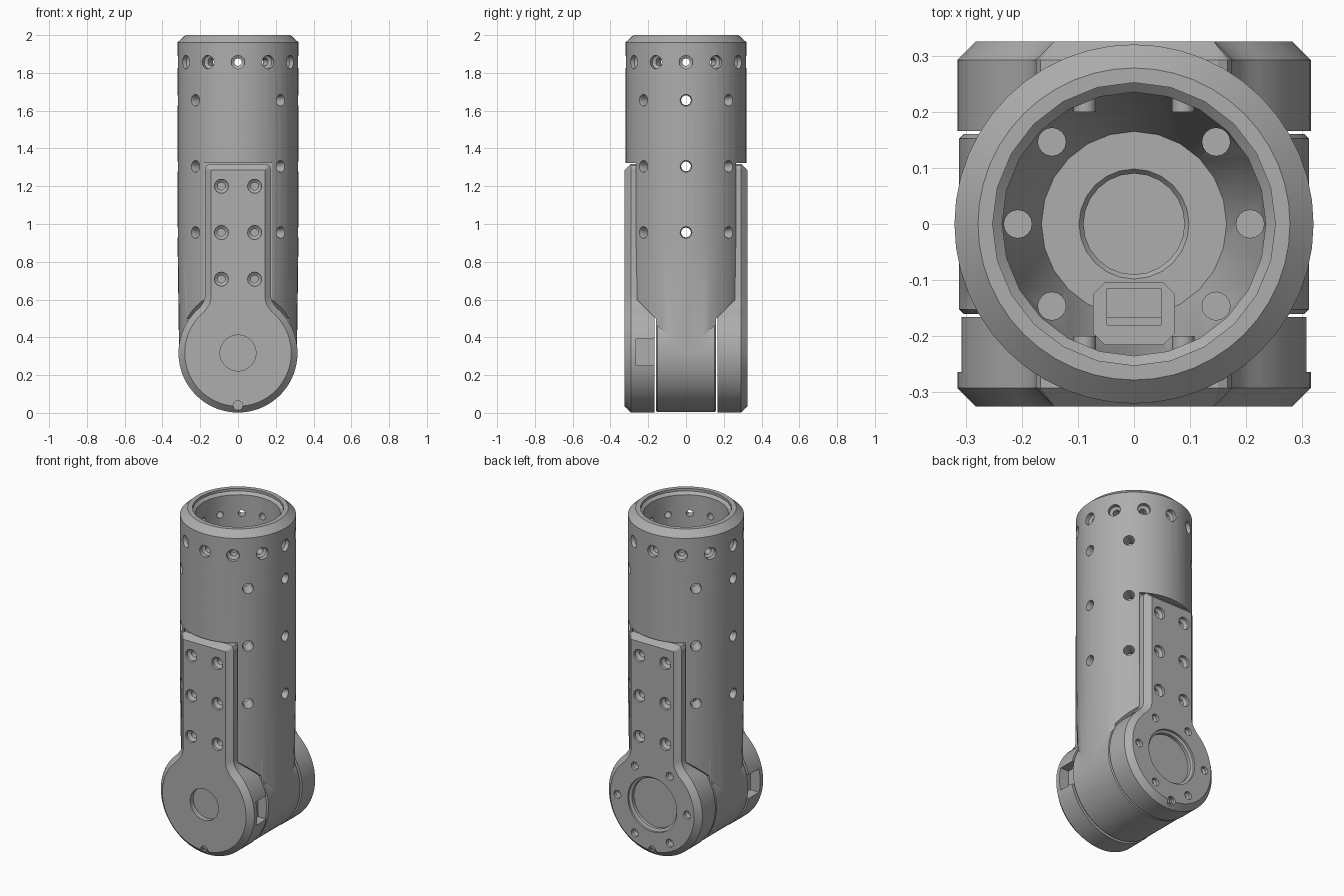
import bpy, bmesh
from math import sin, cos, pi, radians, sqrt
from mathutils import Matrix, Vector

cube = bpy.data.objects.get("Cube")
if cube:
    bpy.data.objects.remove(cube)

metal = bpy.data.materials.new("machined_grey")
metal.use_nodes = True
GREY = (0.42, 0.42, 0.42, 1)
metal.diffuse_color = GREY
metal.node_tree.nodes["Principled BSDF"].inputs["Base Color"].default_value = GREY

FRONT = Vector((0, -1, 0))
UP = Vector((0, 0, 1))
R = 0.315       # joint radius
ZC = 0.317      # joint axis height
FACE = 0.325    # outer face of the side plates
SEAT = 0.255    # back of the plate arms
GAP = 0.166     # inner face of the plate heads


def lathe(bm, profile, n, origin=(0, 0, 0), axis=UP):
    """Closed solid of revolution from (radius, height) pairs, capped at both ends."""
    turn = Matrix.Translation(origin) @ Vector(axis).to_track_quat('Z', 'Y').to_matrix().to_4x4()
    rings = [[bm.verts.new(turn @ Vector((r * cos(2 * pi * i / n), r * sin(2 * pi * i / n), z)))
              for i in range(n)] for r, z in profile]
    for a, b in zip(rings, rings[1:]):
        for i in range(n):
            j = (i + 1) % n
            bm.faces.new((a[i], a[j], b[j], b[i]))
    bm.faces.new(rings[0][::-1])
    bm.faces.new(rings[-1])


def prism(bm, outline, depth):
    """Closed solid from an outline extruded by a vector; returns the starting face."""
    face = bm.faces.new([bm.verts.new(p) for p in outline])
    new = bmesh.ops.extrude_face_region(bm, geom=[face], use_keep_orig=True)
    bmesh.ops.translate(bm, verts=[v for v in new["geom"] if isinstance(v, bmesh.types.BMVert)],
                        vec=depth)
    return face


def box(bm, x, y, z):
    prism(bm, [(x[0], y[0], z[0]), (x[1], y[0], z[0]), (x[1], y[1], z[0]), (x[0], y[1], z[0])],
          (0, 0, z[1] - z[0]))


def make(name, bm):
    bmesh.ops.recalc_face_normals(bm, faces=bm.faces)
    mesh = bpy.data.meshes.new(name)
    bm.to_mesh(mesh)
    bm.free()
    mesh.materials.append(metal)
    obj = bpy.data.objects.new(name, mesh)
    bpy.context.collection.objects.link(obj)
    return obj


def boolean(obj, tool_bm, operation):
    tool = make("cutter", tool_bm)
    mod = obj.modifiers.new("bool", 'BOOLEAN')
    mod.operation, mod.solver, mod.object, mod.use_self = operation, 'EXACT', tool, True
    bpy.context.view_layer.objects.active = obj
    bpy.ops.object.modifier_apply(modifier="bool")
    bpy.data.objects.remove(tool)


def finish(obj):
    bpy.ops.object.select_all(action='DESELECT')
    obj.select_set(True)
    bpy.context.view_layer.objects.active = obj
    bpy.ops.object.shade_smooth_by_angle(angle=radians(25))


def pin_hole(bm):
    lathe(bm, [(0.015, -0.4), (0.015, 0.4)], 16, (0, 0, 0.038), FRONT)


# Tube: outer turned shape
bm = bmesh.new()
lathe(bm, [(0.312, ZC), (0.32, 0.9), (0.32, 1.962), (0.278, 2)], 48)
tube = make("tube", bm)

# Tube: trimmed flanks above the joint and seats for the plate arms
bm = bmesh.new()
for s in (-1, 1):
    flank = [(GAP - 0.006, 0.2), (GAP - 0.006, 0.5), (SEAT, 0.595), (0.5, 0.595), (0.5, 0.2)]
    prism(bm, [(-0.5, s * y, z) for y, z in flank], (1, 0, 0))
    box(bm, (-0.18, 0.18), (s * SEAT, s * 0.6), (0.55, 1.324))
boolean(tube, bm, 'DIFFERENCE')

# Tube: joint barrel
bm = bmesh.new()
w = GAP - 0.006
lathe(bm, [(0.304, -w), (0.312, 0.008 - w), (0.312, w - 0.008), (0.304, w)], 64,
      (0, 0, ZC), FRONT)
boolean(tube, bm, 'UNION')

# Tube: bore with funnel floor and central hole
bm = bmesh.new()
lathe(bm, [(0.09, 0.5), (0.09, 0.67), (0.098, 0.68), (0.165, 0.68), (0.235, 0.9),
           (0.235, 1.97), (0.252, 1.985), (0.252, 2.1)], 24)
boolean(tube, bm, 'DIFFERENCE')

# Tube: floor holes, cable pocket, radial screw holes
bm = bmesh.new()
for deg in (0, 45, 135, 180, 225, 315):
    a = radians(deg)
    out = Vector((cos(a), sin(a), 0))
    lathe(bm, [(0.025, 0.6), (0.025, 0.92)], 16, out * 0.207)
    for z in (0.955, 1.305, 1.655):
        lathe(bm, [(0.026, 0.15), (0.026, 0.3), (0.033, 0.325), (0.033, 0.4)], 16, (0, 0, z), out)
for k in range(12):
    a = k * pi / 6
    lathe(bm, [(0.02, 0.15), (0.02, 0.285), (0.036, 0.295), (0.036, 0.4)], 16,
          (0, 0, 1.857), (cos(a), sin(a), 0))
pocket = [(sx * x, -0.16 + sy * y, 0.63) for sx, sy, pts in (
    (1, 1, ((0.072, 0.035), (0.052, 0.055))), (-1, 1, ((0.052, 0.055), (0.072, 0.035))),
    (-1, -1, ((0.072, 0.035), (0.052, 0.055))), (1, -1, ((0.052, 0.055), (0.072, 0.035))))
    for x, y in pts]
prism(bm, pocket, (0, 0, 0.27))
box(bm, (-0.048, 0.048), (-0.18, -0.115), (0.54, 0.7))
pin_hole(bm)
boolean(tube, bm, 'DIFFERENCE')
finish(tube)


def plate(name, back):
    """Side plate: round head over the joint, arm screwed to the tube."""
    arm, top, corner = 0.175, 1.318, 0.025
    neck = radians(50)
    outline = []
    for i in range(57):
        a = neck - i * (pi + 2 * neck) / 56
        outline.append((R * cos(a), -FACE, ZC + R * sin(a)))
    shoulder = ZC + sqrt(R * R - arm * arm) + 0.035
    right = [(arm + 0.006, shoulder - 0.025), (arm, shoulder), (arm, top - corner),
             (arm - 0.008, top - 0.008), (arm - corner, top)]
    outline += [(-x, -FACE, z) for x, z in right]
    outline += [(x, -FACE, z) for x, z in right[::-1]]
    bm = bmesh.new()
    face = prism(bm, outline, (0, FACE - GAP, 0))
    bmesh.ops.bevel(bm, geom=list(face.edges), offset=0.033, segments=1, affect='EDGES')
    obj = make(name, bm)

    # relief behind the arm, arm screw holes, pin hole
    bm = bmesh.new()
    box(bm, (-0.3, 0.3), (-SEAT, 0), (0.594, 1.5))
    for x in (-0.088, 0.088):
        for z in (0.708, 0.955, 1.2):
            lathe(bm, [(0.02, 0.2), (0.02, 0.295), (0.037, 0.308), (0.037, 0.4)], 16,
                  (x, 0, z), FRONT)
    pin_hole(bm)
    lathe(bm, [(0.026, 0.305), (0.026, 0.4)], 16, (0, 0, 0.038), FRONT)
    hub = Vector((0, 0, ZC))
    if back:
        # stepped bearing recess with a ring of screw holes
        lathe(bm, [(0.15, 0.285), (0.15, 0.305), (0.165, 0.312), (0.165, 0.4)], 48, hub, FRONT)
        for k in range(6):
            a = k * pi / 3
            lathe(bm, [(0.015, 0.25), (0.015, 0.295), (0.024, 0.305), (0.024, 0.4)], 16,
                  hub + Vector((cos(a), 0, sin(a))) * 0.235, FRONT)
    else:
        # shallow hub recess and side slots
        lathe(bm, [(0.095, 0.295), (0.095, 0.4)], 40, hub, FRONT)
        for s in (-1, 1):
            box(bm, (s * 0.25, s * 0.4), (-0.264, -0.1), (0.25, 0.392))
    boolean(obj, bm, 'DIFFERENCE')
    if back:
        obj.data.transform(Matrix.Rotation(pi, 4, 'Z'))
    finish(obj)


plate("front_plate", False)
plate("back_plate", True)
